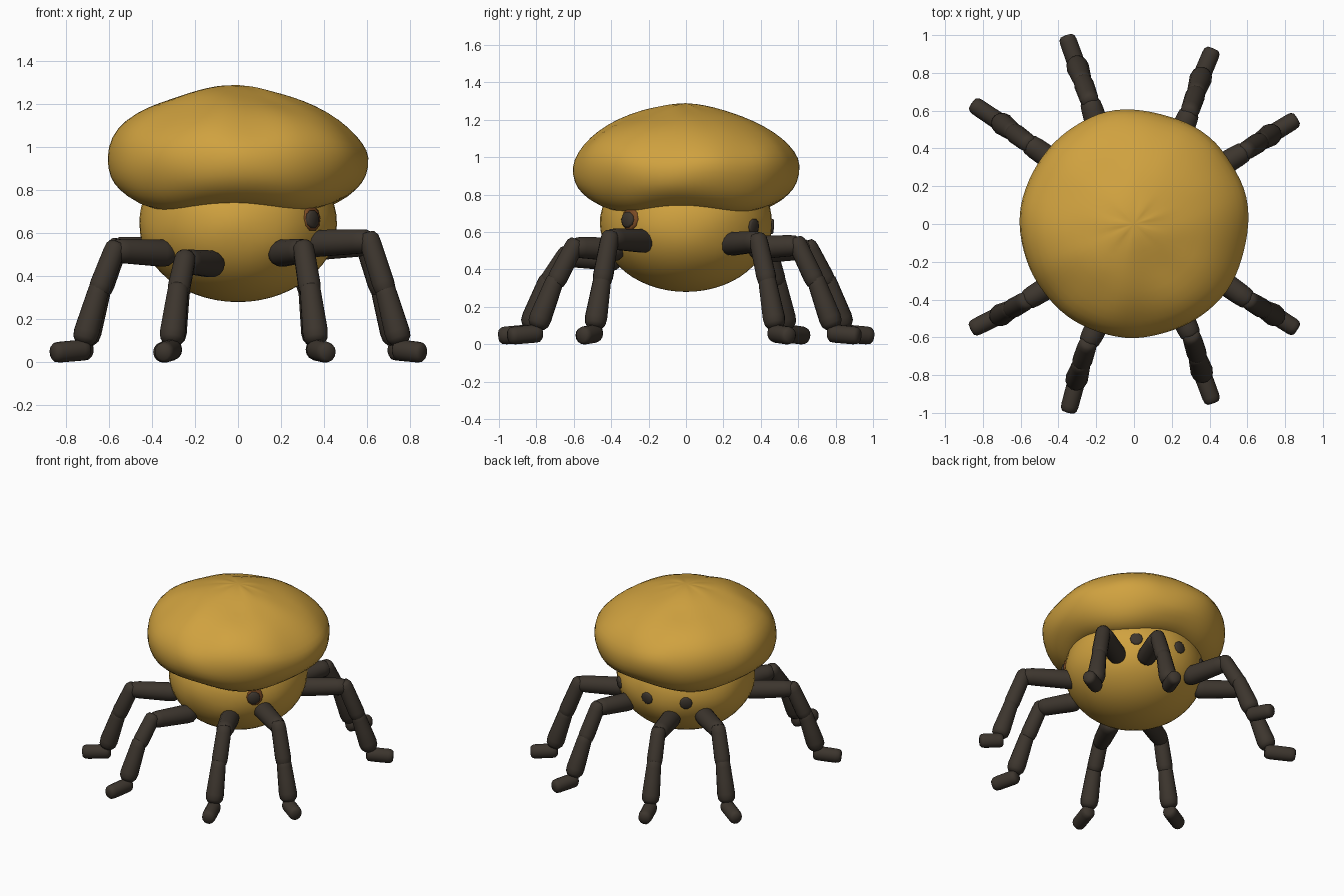
import bpy, bmesh, math
from mathutils import Vector, noise

if "Cube" in bpy.data.objects:
    bpy.data.objects.remove(bpy.data.objects["Cube"])


def material(name, rgb):
    m = bpy.data.materials.new(name)
    m.diffuse_color = (*rgb, 1)
    m.use_nodes = True
    m.node_tree.nodes["Principled BSDF"].inputs["Base Color"].default_value = m.diffuse_color
    return m


GOLD = material("golden yellow", (0.63, 0.36, 0.05))
DARK = material("dark brown", (0.046, 0.036, 0.027))
RUST = material("rust brown", (0.20, 0.07, 0.018))


def finish(name, bm, mat, subsurf=0):
    bmesh.ops.recalc_face_normals(bm, faces=bm.faces[:])
    for f in bm.faces:
        f.smooth = True
    me = bpy.data.meshes.new(name)
    bm.to_mesh(me)
    bm.free()
    me.materials.append(mat)
    ob = bpy.data.objects.new(name, me)
    bpy.context.collection.objects.link(ob)
    if subsurf:
        s = ob.modifiers.new("smooth", 'SUBSURF')
        s.levels = s.render_levels = subsurf
    return ob


def lathe(bm, profile, start, end, sides, unit=False):
    """Turn (radius, position) pairs around the line from start to end."""
    start, end = Vector(start), Vector(end)
    axis = end - start
    q = axis.to_track_quat('Z', 'Y')
    rings = []
    for r, t in profile:
        c = start + axis * t
        if r == 0:
            rings.append([bm.verts.new(c)])
        else:
            rings.append([bm.verts.new(c + q @ Vector((r * math.cos(a), r * math.sin(a), 0)))
                          for a in (2 * math.pi * i / sides for i in range(sides))])
    for a, b in zip(rings, rings[1:]):
        for i in range(sides):
            j = (i + 1) % sides
            vs = [a[i % len(a)], a[j % len(a)], b[j % len(b)], b[i % len(b)]]
            bm.faces.new(list(dict.fromkeys(vs)))


# Lumpy cushion-shaped cap
bm = bmesh.new()
CAP = [(0, 1.29), (.10, 1.28), (.2, 1.255), (.3, 1.22), (.42, 1.17), (.525, 1.105),
       (.59, 1.03), (.613, .95), (.60, .86), (.555, .785), (.48, .73), (.40, .715),
       (.30, .75), (0, .76)]
lathe(bm, CAP, (0, 0, 0), (0, 0, 1), 40)
for v in bm.verts:
    p = v.co.copy()
    r = math.hypot(p.x, p.y)
    n = noise.noise(p * 3.2 + Vector((3, 1, 7))) + 0.4 * noise.noise(p * 7)
    k = 1 + 0.022 * n
    v.co.x *= k
    v.co.y *= k
    if p.z < 0.8 and r > .35:          # wavy lower rim
        v.co.z += 0.018 * math.cos(4 * math.atan2(p.y, p.x) + .2)
    elif r > 0.1:
        v.co.z += 0.025 * n * min(1, r / .3) - 0.02 * p.x * (p.z > 1)
finish("cap", bm, GOLD, 1)

# Round body
BC, BR, BH = 0.645, 0.46, 0.365
bm = bmesh.new()
bmesh.ops.create_uvsphere(bm, u_segments=48, v_segments=28, radius=1)
for v in bm.verts:
    n = 1 + 0.012 * noise.noise(v.co * 2.5)
    v.co = Vector((v.co.x * BR * n, v.co.y * BR * n, BC + v.co.z * BH))
finish("body", bm, GOLD)

# Legs: hip, knee, ankle, toe (x, y) and knee height
LEGS = {
    "front_inner_left_leg": ((-.11, -.37), (-.24, -.62), (-.31, -.84), (-.35, -1.0), .47),
    "front_inner_right_leg": ((.19, -.36), (.30, -.58), (.365, -.80), (.42, -.95), .52),
    "front_outer_left_leg": ((-.32, -.25), (-.56, -.40), (-.72, -.49), (-.865, -.56), .52),
    "front_outer_right_leg": ((.32, -.20), (.60, -.40), (.755, -.49), (.865, -.56), .565),
    "back_inner_left_leg": ((-.15, .37), (-.23, .64), (-.305, .85), (-.36, 1.0), .51),
    "back_inner_right_leg": ((.20, .36), (.29, .58), (.36, .79), (.42, .93), .53),
    "back_outer_left_leg": ((-.32, .26), (-.55, .42), (-.71, .54), (-.86, .64), .53),
    "back_outer_right_leg": ((.33, .23), (.58, .38), (.735, .48), (.865, .56), .55),
}


def segment(bm, a, b, r0, r1):
    """Tapered leg piece with rounded ends."""
    mid = (r0 + r1) / 2
    lathe(bm, [(0, 0), (r0 * .7, .02), (r0 * .95, .09), (r0, .2), (mid, .5),
               (r1, .8), (r1 * .93, .91), (r1 * .68, .98), (0, 1)], a, b, 14)


for name, (hip, knee, ankle, toe, kz) in LEGS.items():
    H, K, A, T = (Vector((*p, 0)) for p in (hip, knee, ankle, toe))
    out = (T - H).normalized()
    up = Vector((0, 0, 1))
    M = K.lerp(A, .52)
    bm = bmesh.new()
    segment(bm, H - out * .02 + up * (kz - .015), K + out * .03 + up * kz, .064, .058)
    segment(bm, K + up * (kz + .04), M + out * .015 + up * .31, .050, .053)
    segment(bm, M - out * .005 + up * .37, A + up * .085, .050, .060)
    segment(bm, A - out * .03 + up * .062, T + up * .047, .047, .046)
    low = min(v.co.z for v in bm.verts)
    for v in bm.verts:                 # feet rest on the floor
        if v.co.z < .06:
            v.co.z = .06 - (.06 - v.co.z) * .06 / (.06 - low)
    finish(name, bm, DARK)


# Eyes: small dark discs set on the body
def disc(name, az, z, rx, rz, thick, mat):
    a = math.radians(az)
    r = BR * math.sqrt(1 - ((z - BC) / BH) ** 2)
    d = Vector((math.cos(a), math.sin(a), 0))
    n = Vector((d.x / BR * r / BR, d.y / BR * r / BR, (z - BC) / BH ** 2)).normalized()
    bm = bmesh.new()
    c = d * r + Vector((0, 0, z))
    lathe(bm, [(0, 0), (1, 0), (1, .8), (.8, 1), (0, 1)], (0, 0, 0), (0, 0, 1), 10)
    side = Vector((-d.y, d.x, 0))
    vert = n.cross(side)
    for v in bm.verts:
        p = v.co.copy()
        v.co = c + side * p.x * rx + vert * p.y * rz + n * (p.z * (thick + .02) - .02)
    finish(name, bm, mat)


disc("front_eye_socket", -41, .67, .055, .06, .005, RUST)
disc("front_eye", -42, .665, .043, .043, .018, DARK)
disc("back_right_eye", 52, .63, .042, .042, .01, DARK)
disc("back_middle_eye", 91, .63, .042, .042, .01, DARK)
disc("back_left_eye", 125, .63, .042, .042, .01, DARK)
